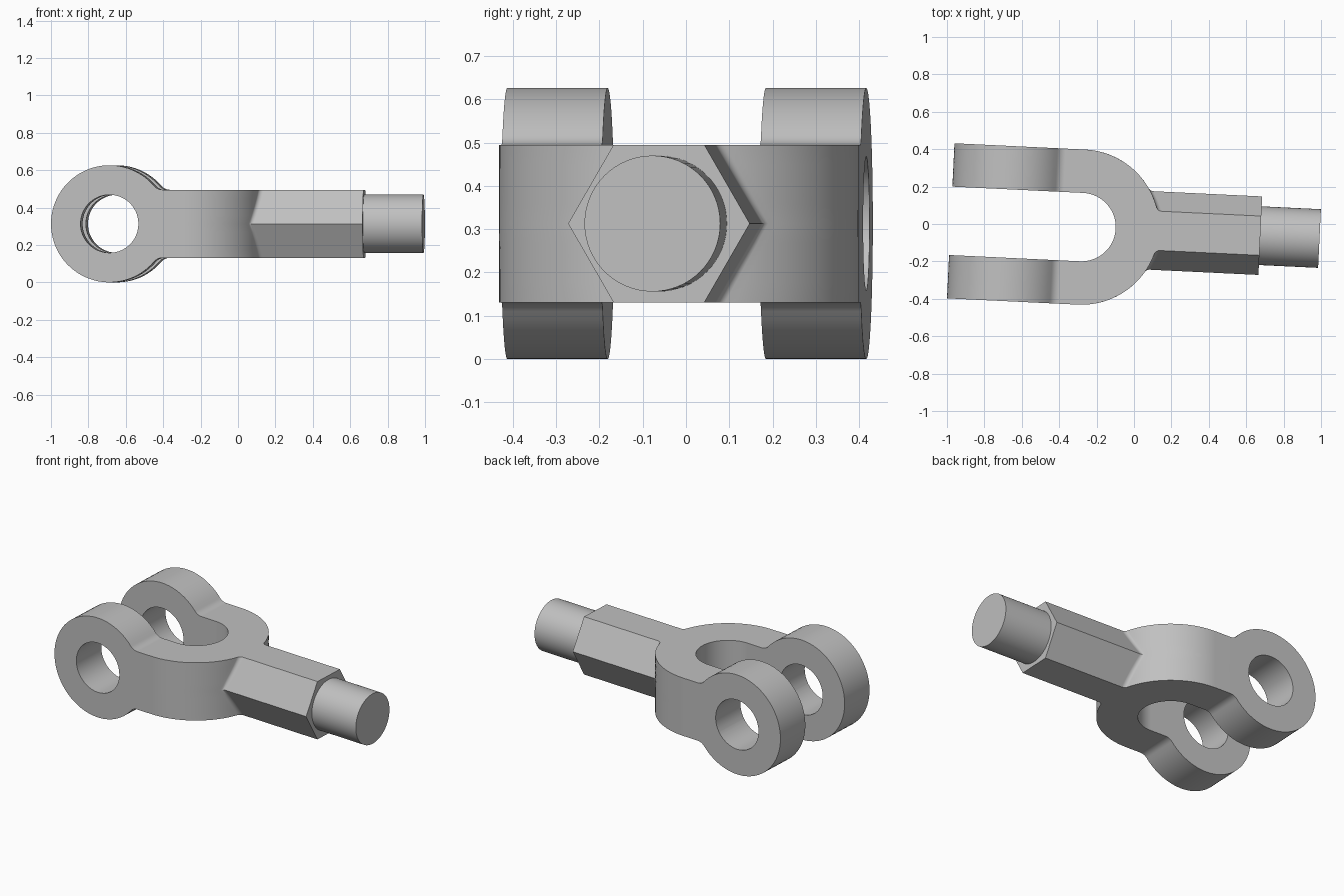
import bpy, bmesh
from math import sin, cos, pi, sqrt, atan2, radians

if "Cube" in bpy.data.objects:
    bpy.data.objects.remove(bpy.data.objects["Cube"])

# Main dimensions, with the long axis on local x
H = 0.182                    # half thickness of body and hexagon
EYE_X, EYE_R, HOLE_R, EYE_FILLET = -0.667, 0.313, 0.155, 0.06
BEND_X, OUTER, INNER = -0.28, 0.415, 0.183
HEX_END, HEX_CORNER, HEX_FILLET = 0.677, 0.21, 0.03
SHAFT_R, SHAFT_END = 0.157, 0.994
LEVELS = [H * (i / 4 - 1) for i in range(9)]
FLARE = sqrt((EYE_R + EYE_FILLET) ** 2 - (H + EYE_FILLET) ** 2)
ARM_END = EYE_X + FLARE

steel = bpy.data.materials.new("grey_steel")
steel.use_nodes = True
steel.diffuse_color = (0.53, 0.53, 0.53, 1)
steel.node_tree.nodes["Principled BSDF"].inputs["Base Color"].default_value = steel.diffuse_color


def arc(cx, cy, r, a, b, n):
    return [(cx + r * cos(a + (b - a) * i / n), cy + r * sin(a + (b - a) * i / n))
            for i in range(n + 1)]


def body_outline(z):
    """Plan of fork, blend and hexagon at height z."""
    a = HEX_CORNER * (1 - abs(z) / H / 2)
    r = HEX_FILLET
    dx = sqrt((OUTER + r) ** 2 - (a + r) ** 2)
    phi = atan2(a + r, dx)
    half = arc(BEND_X, 0, INNER, 0, pi / 2, 20)
    half += [(ARM_END, INNER), (ARM_END, OUTER)]
    half += arc(BEND_X, 0, OUTER, pi / 2, phi, 24)
    half += arc(BEND_X + dx, a + r, r, phi + pi, 1.5 * pi, 6)[1:]
    half.append((HEX_END, a))
    return half + [(x, -y) for x, y in reversed(half[1:])]


def eye_outline():
    """Side profile of an eye with its blends into the arm."""
    t = atan2(H + EYE_FILLET, FLARE)
    blend = arc(FLARE, H + EYE_FILLET, EYE_FILLET, 1.5 * pi, t + pi, 6)[1:]
    loop = [(FLARE, z) for z in LEVELS] + blend
    loop += arc(0, 0, EYE_R, t, 2 * pi - t, 64)[1:-1]
    return loop + [(x, -z) for x, z in reversed(blend)]


def bridge(bm, a, b, skip=lambda i: False):
    n = len(a)
    for i in range(n):
        if not skip(i):
            j = (i + 1) % n
            bm.faces.new((a[i], a[j], b[j], b[i]))


def finish(bm, name):
    bmesh.ops.remove_doubles(bm, verts=bm.verts, dist=1e-4)
    bmesh.ops.recalc_face_normals(bm, faces=bm.faces)
    mesh = bpy.data.meshes.new(name)
    bm.to_mesh(mesh)
    bm.free()
    mesh.materials.append(steel)
    ob = bpy.data.objects.new(name, mesh)
    bpy.context.collection.objects.link(ob)
    ob.location = (-0.001, -0.03, EYE_R)
    ob.rotation_euler.z = radians(-2.75)
    bpy.ops.object.select_all(action='DESELECT')
    ob.select_set(True)
    bpy.context.view_layer.objects.active = ob
    bpy.ops.object.shade_smooth_by_angle(angle=radians(25))
    ob.modifiers.new("Even shading", 'WEIGHTED_NORMAL').keep_sharp = True


# Fork and hexagon: stacked outlines, left open at the arm ends
bm = bmesh.new()
rings = [[bm.verts.new((x, y, z)) for x, y in body_outline(z)] for z in LEVELS]
count = len(rings[0])


def at_arm_end(i):
    return all(abs(rings[0][k % count].co.x - ARM_END) < 1e-5 for k in (i, i + 1))


for low, high in zip(rings, rings[1:]):
    bridge(bm, low, high, at_arm_end)
bm.faces.new(rings[0])
bm.faces.new(rings[-1])

# Two drilled eyes, welded to the arm ends
profile = eye_outline()
for side in (-1, 1):
    outer, hole = [], []
    for y in (side * INNER, side * OUTER):
        outer.append([bm.verts.new((EYE_X + x, y, z)) for x, z in profile])
        hole.append([bm.verts.new((EYE_X + HOLE_R * cos(atan2(z, x)), y,
                                   HOLE_R * sin(atan2(z, x)))) for x, z in profile])
        bridge(bm, outer[-1], hole[-1])
    bridge(bm, outer[0], outer[1], lambda i: i < len(LEVELS) - 1)
    bridge(bm, hole[0], hole[1])
finish(bm, "fork_body")

# Round shaft
bm = bmesh.new()
ends = [[bm.verts.new((x, y, z)) for y, z in arc(0, 0, SHAFT_R, 0, 2 * pi, 64)[:-1]]
        for x in (HEX_END - 0.05, SHAFT_END)]
bridge(bm, ends[0], ends[1])
for ring in ends:
    bm.faces.new(ring)
finish(bm, "shaft")
